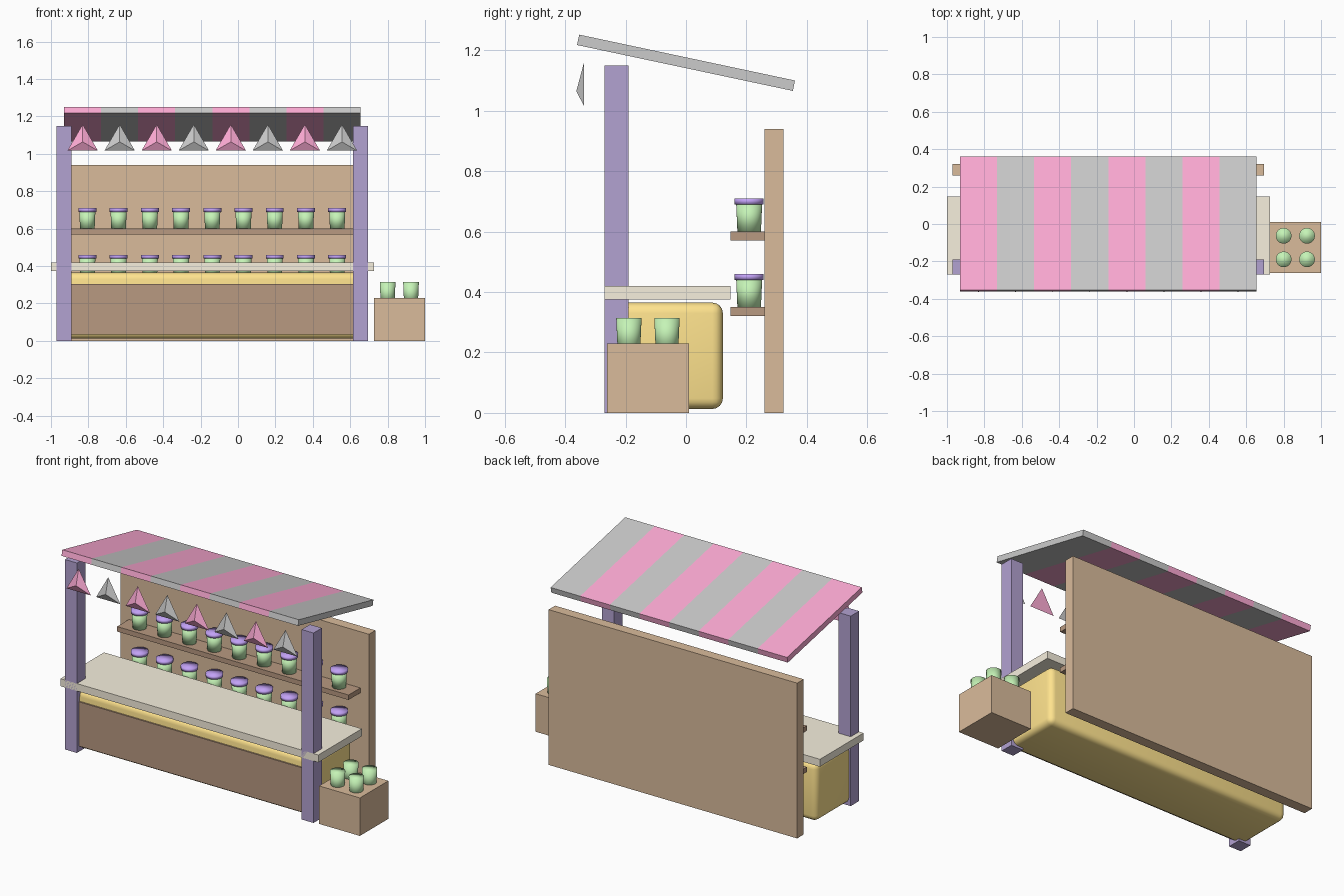
import bpy, math

if "Cube" in bpy.data.objects:
    bpy.data.objects.remove(bpy.data.objects["Cube"])

CX = -0.1375  # centre line of the stall


def material(name, rgb):
    m = bpy.data.materials.new(name)
    m.diffuse_color = (*rgb, 1)
    m.use_nodes = True
    m.node_tree.nodes["Principled BSDF"].inputs["Base Color"].default_value = m.diffuse_color
    return m


PINK = material("pink", (1.0, 0.41, 0.67))
PURPLE = material("purple", (0.45, 0.36, 0.64))
LID = material("lid_purple", (0.54, 0.36, 0.92))
WOOD = material("wood", (0.70, 0.50, 0.33))
DARK = material("dark_wood", (0.48, 0.32, 0.22))
BEIGE = material("beige", (0.93, 0.87, 0.73))
YELLOW = material("yellow", (1.0, 0.77, 0.27))
GREEN = material("green", (0.56, 0.90, 0.47))


def finish(name, mat):
    o = bpy.context.object
    o.name = name
    if mat:
        o.data.materials.append(mat)
    return o


def box(name, x, y, z, mat=None):
    """Box given by its (min, max) range on each axis."""
    bpy.ops.mesh.primitive_cube_add(size=1, location=[(a + b) / 2 for a, b in (x, y, z)])
    o = bpy.context.object
    o.scale = [b - a for a, b in (x, y, z)]
    bpy.ops.object.transform_apply(location=False, rotation=False, scale=True)
    return finish(name, mat)


def round_part(name, x, y, z0, z1, r0, r1, mat):
    bpy.ops.mesh.primitive_cone_add(vertices=32, radius1=r0, radius2=r1, depth=z1 - z0,
                                    location=(x, y, (z0 + z1) / 2))
    bpy.ops.object.shade_smooth()
    return finish(name, mat)


# Posts and back wall
for side, x in (("left", -0.97), ("right", 0.615)):
    box(side + "_post", (x, x + 0.08), (-0.27, -0.19), (0, 1.15), PURPLE)
box("back_wall", (-0.97, 0.695), (0.26, 0.322), (0, 0.94), WOOD)

# Counter: rounded body, front panel and top
body = box("counter_body", (CX - 0.82, CX + 0.82), (-0.243, 0.122), (0.013, 0.365), YELLOW)
bev = body.modifiers.new("round_edges", "BEVEL")
bev.width, bev.segments = 0.035, 4
bpy.ops.object.shade_smooth()
box("front_panel", (-0.90, 0.625), (-0.252, -0.22), (0.035, 0.303), DARK)
box("counter_top", (-1.0, 0.727), (-0.27, 0.147), (0.375, 0.42), BEIGE)

# Shelves with lidded jars
for level, z in (("lower", 0.35), ("upper", 0.60)):
    box(level + "_shelf", (CX - 0.775, CX + 0.775), (0.147, 0.265), (z - 0.03, z), DARK)
    for i in range(9):
        x = CX + (i - 4) * 0.167
        round_part(f"{level}_jar_{i}", x, 0.209, z, z + 0.092, 0.039, 0.043, GREEN)
        round_part(f"{level}_lid_{i}", x, 0.209, z + 0.09, z + 0.11, 0.048, 0.048, LID)

# Striped sloping awning with a row of pennants
tilt = math.radians(-12)
for i in range(8):
    mat = PINK if i % 2 == 0 else None
    x = CX + (i - 3.5) * 0.198
    stripe = box(f"awning_stripe_{i}", (x - 0.099, x + 0.099), (-0.365, 0.365),
                 (1.141, 1.176), mat)
    stripe.rotation_euler.x = tilt
    # Three-sided pyramid pointing forward, one corner up
    bpy.ops.mesh.primitive_cone_add(vertices=3, radius1=0.094, radius2=0, depth=0.025,
                                    location=(x, -0.3505, 1.064),
                                    rotation=(math.radians(90), 0, 0))
    finish(f"pennant_{i}", mat)

# Side crate with four open jars
box("crate", (0.727, 1.0), (-0.262, 0.01), (0, 0.23), WOOD)
for i, x in enumerate((0.80, 0.925)):
    for j, y in enumerate((-0.189, -0.063)):
        round_part(f"crate_jar_{i}{j}", x, y, 0.20, 0.314, 0.037, 0.042, GREEN)
